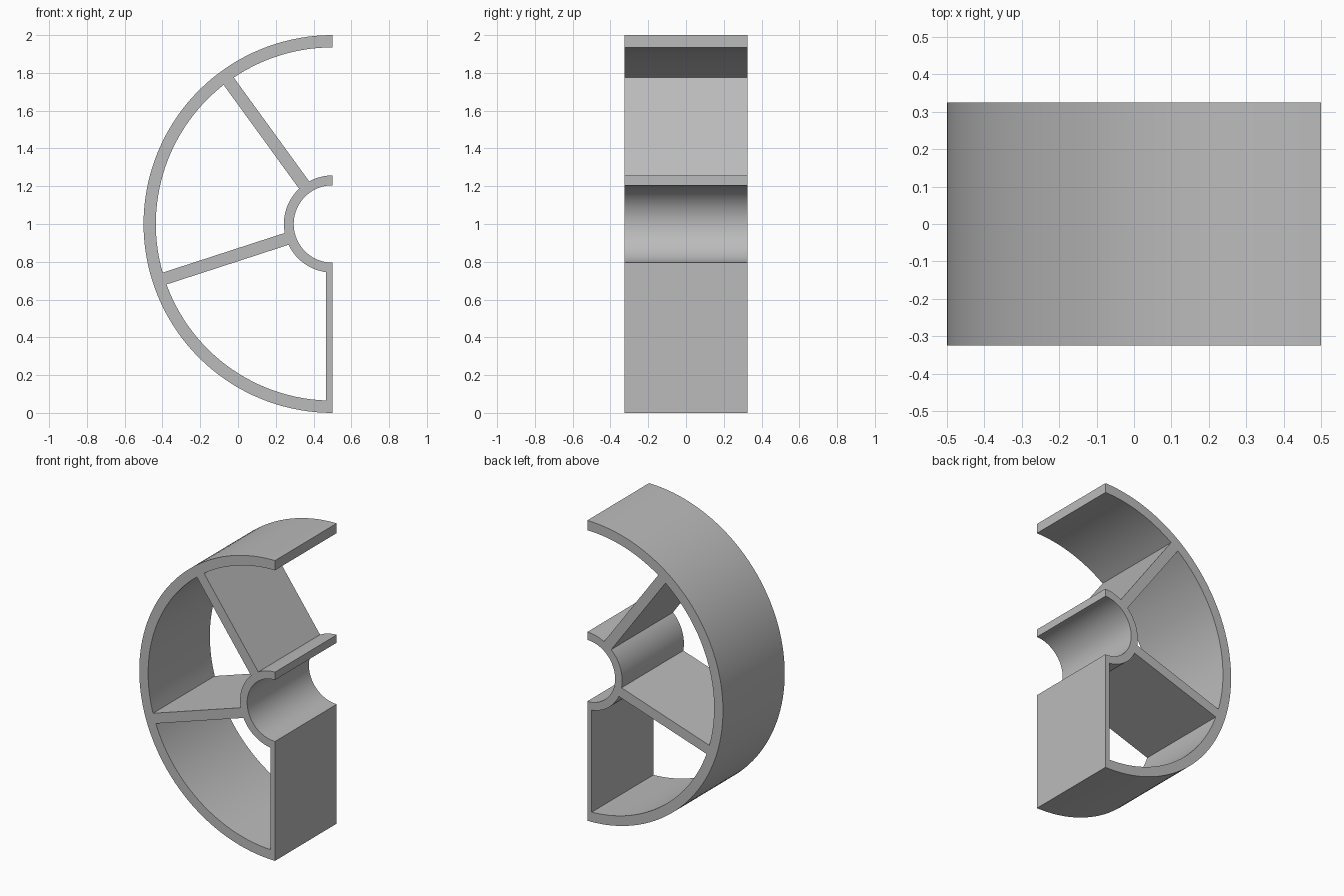
import bpy, bmesh
from math import sin, cos, asin, radians, degrees
from mathutils import Matrix

if "Cube" in bpy.data.objects:
    bpy.data.objects.remove(bpy.data.objects["Cube"])

# Wheel dimensions, measured from the axle
RIM_OUT, RIM_IN = 1.0, 0.935
HUB_OUT, HUB_IN = 0.257, 0.205
SPOKE_HALF = 0.033
HALF_DEPTH = 0.325
SPOKES = [126, 198, 270]


def arc(radius, start, end):
    n = max(4, round(abs(end - start) / 2.5))
    angles = [radians(start + (end - start) * i / n) for i in range(n + 1)]
    return [(radius * cos(a), radius * sin(a)) for a in angles]


def spread(radius):
    """Angle covered by half a spoke's width at this radius."""
    return degrees(asin(SPOKE_HALF / radius))


def pocket(a, b):
    """Opening between two neighbouring spokes."""
    return (arc(RIM_IN, a + spread(RIM_IN), b - spread(RIM_IN))
            + arc(HUB_OUT, b - spread(HUB_OUT), a + spread(HUB_OUT)))


# Outer outline: rim, cut plane, axle bore, then the open upper pocket
first = SPOKES[0]
outline = (arc(RIM_OUT, 90, 270) + arc(HUB_IN, 270, 90)
           + arc(HUB_OUT, 90, first - spread(HUB_OUT))
           + arc(RIM_IN, first - spread(RIM_IN), 90))
loops = [outline] + [pocket(a, b) for a, b in zip(SPOKES, SPOKES[1:])]

# Filled and extruded profile
curve = bpy.data.curves.new("wheel_profile", "CURVE")
curve.dimensions = "2D"
curve.fill_mode = "BOTH"
curve.extrude = HALF_DEPTH
for loop in loops:
    spline = curve.splines.new("POLY")
    spline.points.add(len(loop) - 1)
    for point, (x, y) in zip(spline.points, loop):
        point.co = (x, y, 0, 1)
    spline.use_cyclic_u = True
helper = bpy.data.objects.new("wheel_profile", curve)
bpy.context.collection.objects.link(helper)
bpy.context.view_layer.update()
evaluated = helper.evaluated_get(bpy.context.evaluated_depsgraph_get())
mesh = bpy.data.meshes.new_from_object(evaluated)
bpy.data.objects.remove(helper)

# Stand the half wheel upright and weld it into one solid
mesh.transform(Matrix.Translation((0.5, 0, 1)) @ Matrix.Rotation(radians(90), 4, "X"))
bm = bmesh.new()
bm.from_mesh(mesh)
bmesh.ops.remove_doubles(bm, verts=bm.verts, dist=0.0001)
bmesh.ops.recalc_face_normals(bm, faces=bm.faces)
bm.to_mesh(mesh)
bm.free()

grey = bpy.data.materials.new("light_grey")
grey.use_nodes = True
color = (0.5, 0.5, 0.5, 1)
grey.diffuse_color = color
grey.node_tree.nodes["Principled BSDF"].inputs["Base Color"].default_value = color
mesh.materials.clear()
mesh.materials.append(grey)

wheel = bpy.data.objects.new("half_spoked_wheel", mesh)
bpy.context.collection.objects.link(wheel)
bpy.ops.object.select_all(action="DESELECT")
wheel.select_set(True)
bpy.context.view_layer.objects.active = wheel
bpy.ops.object.shade_smooth_by_angle(angle=radians(30))
